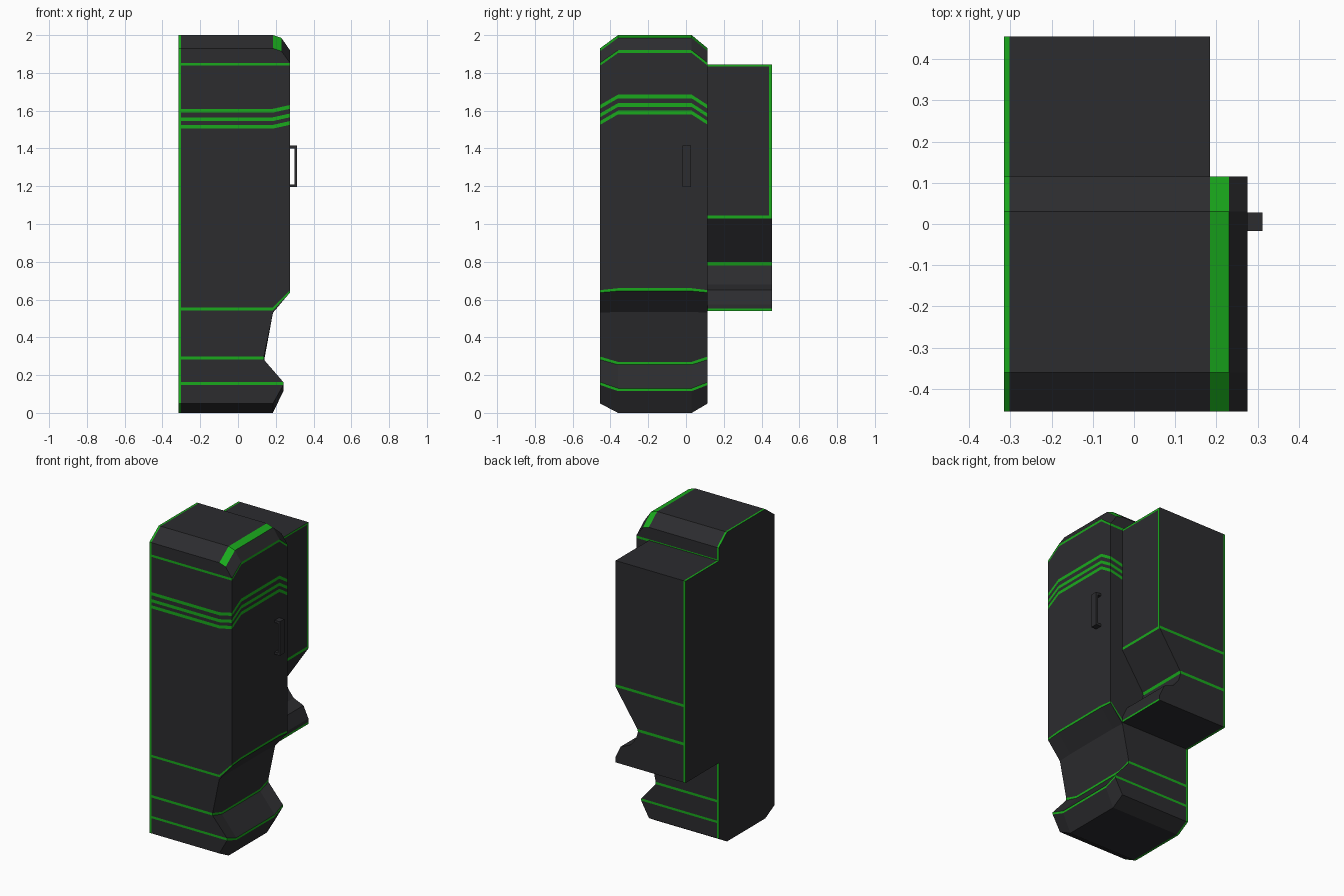
import bpy, bmesh

if "Cube" in bpy.data.objects:
    bpy.data.objects.remove(bpy.data.objects["Cube"])


def material(name, color):
    m = bpy.data.materials.new(name)
    m.diffuse_color = (*color, 1)
    m.use_nodes = True
    m.node_tree.nodes["Principled BSDF"].inputs["Base Color"].default_value = m.diffuse_color
    return m


DARK = material("dark_shell", (0.025, 0.025, 0.028))
GREEN = material("green_trim", (0.01, 0.40, 0.012))


def finish(name, bm):
    bmesh.ops.recalc_face_normals(bm, faces=bm.faces)
    me = bpy.data.meshes.new(name)
    bm.to_mesh(me)
    bm.free()
    me.materials.append(DARK)
    me.materials.append(GREEN)
    ob = bpy.data.objects.new(name, me)
    bpy.context.collection.objects.link(ob)
    return ob


def loft(name, rings, is_green, cap):
    """Skin stacked rings; is_green(row, column) picks the trim faces."""
    bm = bmesh.new()
    vs = [[bm.verts.new(p) for p in ring] for ring in rings]
    n = len(rings[0])
    for r in range(len(vs) - 1):
        for c in range(n):
            d = (c + 1) % n
            f = bm.faces.new((vs[r][c], vs[r][d], vs[r + 1][d], vs[r + 1][c]))
            f.material_index = int(is_green(r, c))
    for ring in (vs[0], vs[-1]):
        for verts, green in cap(bm, ring):
            bm.faces.new(verts).material_index = green
    return finish(name, bm)


BACK, STRIP = -0.315, -0.302          # back plane and the green edging along it
Y0, Y1, Y2, Y3, Y4 = -0.455, -0.36, 0.03, 0.115, 0.455

# Main cabinet rows: front x, z on side faces, z at corner, z mid-front, trim below
rows = [(0.185, 1.93, 1.93, 2.0, "top"),
        (0.23, 1.915, 1.915, 1.985, ""),
        (0.275, 1.853, 1.853, 1.92, "band"),
        (0.275, 1.838, 1.838, 1.905, "")]
for z in (1.61, 1.565, 1.525):
    rows += [(0.275, z, z + 0.02, z + 0.075, "band"),
             (0.275, z - 0.02, z, z + 0.055, "")]
rows += [(0.275, 0.558, 0.65, 0.66, "band"),
         (0.275, 0.543, 0.637, 0.645, ""),
         (0.185, 0.53, 0.53, 0.535, ""),
         (0.137, 0.298, 0.298, 0.27, "band"),
         (0.137, 0.282, 0.282, 0.255, ""),
         (0.24, 0.163, 0.163, 0.13, "band"),
         (0.24, 0.148, 0.148, 0.115, ""),
         (0.185, 0.05, 0.05, 0.0, "")]


def cabinet_ring(row):
    x, zf, zc, zm, _ = row
    s = x - 0.09
    return [(BACK, Y0, zf), (STRIP, Y0, zf), (s, Y0, zf), (x, Y0, zc),
            (x, Y1, zm), (x, Y2, zm),
            (x, Y3, zc), (s, Y3, zf), (STRIP, Y3, zf), (BACK, Y3, zf),
            (BACK, Y2, zm), (BACK, Y1, zm)]


def cabinet_green(r, c):
    kind = rows[r][4]
    return (c in (0, 8) or (kind == "band" and 1 <= c <= 7)
            or (kind == "top" and 3 <= c <= 5))


def cabinet_cap(bm, v):
    a = bm.verts.new((STRIP, Y1, v[4].co.z))
    b = bm.verts.new((STRIP, Y2, v[5].co.z))
    return [((v[0], v[1], a, v[11]), 1), ((v[11], a, b, v[10]), 1),
            ((v[10], b, v[8], v[9]), 1), ((v[1], v[2], v[3], v[4], a), 0),
            ((a, v[4], v[5], b), 0), ((b, v[5], v[6], v[7], v[8]), 0)]


loft("main_cabinet", [cabinet_ring(r) for r in rows], cabinet_green, cabinet_cap)

# Side unit with the notched dispensing recess
side = [(0.185, 1.845), (0.185, 1.833), (0.185, 1.045), (0.185, 1.028),
        (0.03, 0.798), (0.025, 0.78), (0.04, 0.73), (0.08, 0.68),
        (0.15, 0.65), (0.185, 0.575), (0.185, 0.553), (0.185, 0.54)]


def side_ring(row):
    x, z = row
    return [(BACK, Y3, z), (STRIP, Y3, z), (x, Y3, z), (x, Y4 - 0.016, z),
            (x, Y4, z), (STRIP, Y4, z), (BACK, Y4, z)]


def side_green(r, c):
    return (c == 5 or (r in (2, 4) and c in (2, 3, 4))
            or (r in (0, 10) and c in (2, 3)) or (r < 3 and c == 3))


def side_cap(bm, v):
    return [((v[0], v[1], v[5], v[6]), 1), (v[1:6], 0)]


loft("side_unit", [side_ring(r) for r in side], side_green, side_cap)

# Door handle: one upright grip and two standoffs
bm = bmesh.new()
for x0, x1, z0, z1 in ((0.298, 0.312, 1.195, 1.415),
                       (0.27, 0.298, 1.195, 1.21),
                       (0.27, 0.298, 1.40, 1.415)):
    cube = bmesh.ops.create_cube(bm, size=1)["verts"]
    bmesh.ops.scale(bm, vec=(x1 - x0, 0.045, z1 - z0), verts=cube)
    bmesh.ops.translate(bm, vec=((x0 + x1) / 2, 0.005, (z0 + z1) / 2), verts=cube)
finish("door_handle", bm)
